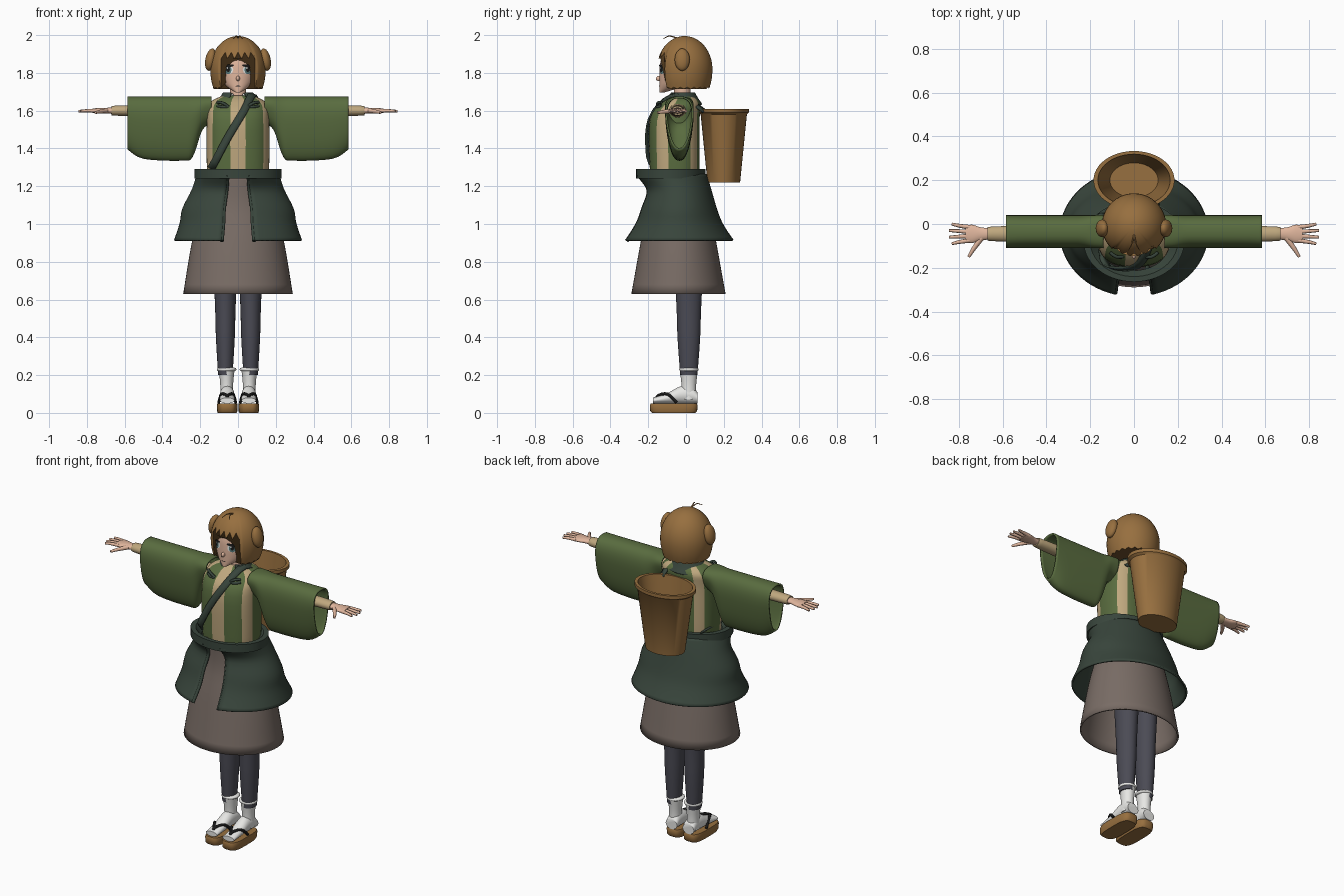
import bpy, bmesh, math
from mathutils import Vector

cube = bpy.data.objects.get("Cube")
if cube:
    bpy.data.objects.remove(cube)


def material(name, *rgb):
    mat = bpy.data.materials.new(name)
    mat.use_nodes = True
    mat.diffuse_color = (*rgb, 1)
    shader = next(n for n in mat.node_tree.nodes if n.type == 'BSDF_PRINCIPLED')
    shader.inputs["Base Color"].default_value = (*rgb, 1)
    return mat


BROWN = material("warm brown", .31, .16, .05)
SKIN = material("skin", .75, .47, .34)
GREEN = material("leaf green", .1, .15, .05)
DARK = material("dark green", .04, .06, .045)
TAUPE = material("taupe", .19, .15, .13)
TAN = material("tan", .52, .39, .21)
GREY = material("charcoal", .07, .07, .09)
WHITE = material("white", .8, .8, .78)
BLACK = material("near black", .01, .01, .01)
TEAL = material("eye teal", .1, .2, .2)
SIDES = (("left", 1), ("right", -1))


def smooth(rows, steps=4):
    """Catmull-Rom resampling of a list of tuples."""
    out, last = [], len(rows) - 1
    for i in range(last):
        near = [rows[min(max(i + d, 0), last)] for d in (-1, 0, 1, 2)]
        for j in range(steps):
            t = j / steps
            out.append(tuple(b + t/2 * (c - a + t * (2*a - 5*b + 4*c - d + t * (3*b - a - 3*c + d)))
                             for a, b, c, d in zip(*near)))
    return out + [tuple(rows[last])]


def fill(rows, ratio, b):
    """Completes short rows with the default flattening and centre."""
    return [tuple(row) + (ratio, b)[len(row) - 2:] for row in rows]


def skin_rings(name, rings, mats, closed=True, caps=True, thick=0, rule=None):
    """Skins rings of points into one smooth-shaded object."""
    bm = bmesh.new()
    verts = [[bm.verts.new(p) for p in ring] for ring in rings]
    n = len(rings[0])
    for low, high in zip(verts, verts[1:]):
        for j in range(n if closed else n - 1):
            k = (j + 1) % n
            face = bm.faces.new((low[j], low[k], high[k], high[j]))
            if rule:
                face.material_index = rule((j + .5) * 360 / n)
    if caps:
        bm.faces.new(verts[0])
        bm.faces.new(verts[-1])
    bmesh.ops.recalc_face_normals(bm, faces=bm.faces)
    mesh = bpy.data.meshes.new(name)
    bm.to_mesh(mesh)
    bm.free()
    for mat in mats:
        mesh.materials.append(mat)
    for poly in mesh.polygons:
        poly.use_smooth = True
    mesh.set_sharp_from_angle(angle=math.radians(45))
    ob = bpy.data.objects.new(name, mesh)
    bpy.context.collection.objects.link(ob)
    if thick:
        mod = ob.modifiers.new("thickness", 'SOLIDIFY')
        mod.thickness = thick
        mod.offset = -1
    return ob


def loft(name, mats, rows, axis='z', a=0, b=0, ratio=1, wide=0, pin=0, n=40, power=2,
         curved=True, gap=0, side=1, drop=0, **options):
    """Rows are (position, radius, optional flattening, optional centre b).
    With pin, b is the fixed edge of the section instead of its centre."""
    rows = fill(rows, ratio, b)
    rings = []
    for t, r, flat, mid in (smooth(rows) if curved else rows):
        ring, height = [], r * flat
        for j in range(n + (gap > 0)):
            w = math.radians(gap + (360 - 2 * gap) * j / n)
            u, v = (math.copysign(abs(q) ** (2 / power), q) for q in (math.sin(w), -math.cos(w)))
            p = a + (wide or r) * u * (1 + drop * v)
            q = mid + height * (v + pin)
            x, y, z = {'z': (p, q, t), 'x': (t, p, q), 'y': (p, t, q)}[axis]
            ring.append((side * x, y, z))
        rings.append(ring)
    return skin_rings(name, rings, mats, closed=not gap, **options)


def tube(name, mat, points, radius, taper=0, side=1):
    """Round tube through the points, thinning towards its end."""
    curve = bpy.data.curves.new(name, 'CURVE')
    curve.dimensions, curve.use_fill_caps = '3D', True
    curve.bevel_depth, curve.bevel_resolution = radius, 2
    points = smooth([tuple(p) for p in points])
    spline = curve.splines.new('POLY')
    spline.points.add(len(points) - 1)
    for i, (x, y, z) in enumerate(points):
        spline.points[i].co = (side * x, y, z, 1)
        spline.points[i].radius = 1 - taper * i / len(points)
    curve.materials.append(mat)
    bpy.context.collection.objects.link(bpy.data.objects.new(name, curve))


def ball(name, mat, centre, radii, tilt=0):
    bpy.ops.mesh.primitive_uv_sphere_add(segments=28, ring_count=16, location=centre, rotation=(0, tilt, 0))
    ob = bpy.context.object
    ob.name, ob.scale = name, radii
    ob.data.materials.append(mat)
    for poly in ob.data.polygons:
        poly.use_smooth = True


def ribbon(name, mat, points, width):
    """Flat strap lying around the chest."""
    points = [Vector(p) for p in smooth(points)]
    left, right = [], []
    for i, p in enumerate(points):
        along = points[min(i + 1, len(points) - 1)] - points[max(i - 1, 0)]
        across = along.cross(p - Vector((0, -.05, 1.45))).normalized() * width / 2
        left.append(p + across)
        right.append(p - across)
    skin_rings(name, [left, right], [mat], closed=False, caps=False, thick=.01)


# Skirt, open overskirt with trimmed flaps, and belt
loft("skirt", [TAUPE], [(.63, .29), (.9, .245, .82), (1.1, .195, .82), (1.26, .165, .85, -.06)],
     b=-.04, ratio=.86, n=56, caps=False, thick=.01)
overskirt = loft("overskirt", [DARK], [(.91, .33), (1, .3, .75), (1.08, .285, .68), (1.18, .235, .7),
                 (1.26, .21, .85, -.08)], b=-.04, ratio=.86, n=64, gap=15, caps=False, thick=.01)
for name, start in (("left", 0), ("right", 64)):
    edge = [v.co for v in overskirt.data.vertices][start::65]
    tube(name + "_flap_trim", DARK, edge, .01)
loft("belt", [DARK], [(1.24, .2), (1.24, .23), (1.29, .23), (1.29, .2), (1.25, .165)],
     b=-.08, ratio=.8, n=56, curved=False, caps=False)


# Striped tunic, collars and strap
def stripe(angle):
    return sum(min(angle, 360 - angle) > edge for edge in (10, 50, 80, 125, 150)) % 2


loft("tunic", [TAN, GREEN], [(1.2, .155), (1.3, .165), (1.55, .165), (1.64, .15, .7, -.03), (1.68, .08, .7, -.02)],
     b=-.06, ratio=.8, n=72, power=2.5, rule=stripe)
loft("collar", [DARK], [(1.635, .125), (1.665, .1), (1.695, .08)],
     b=-.02, ratio=.85, gap=28, caps=False, thick=.01)
loft("inner_collar", [WHITE], [(1.66, .08), (1.69, .066)], b=-.02, ratio=.85, gap=25, caps=False, thick=.01)
ribbon("chest_strap", DARK, [(.1, .1, 1.6), (.08, -.05, 1.69), (.03, -.18, 1.6), (-.06, -.21, 1.45),
       (-.14, -.17, 1.3), (-.15, .05, 1.3)], .04)

# Hollow basket with a rolled rim
loft("basket", [BROWN], [(1.22, .12), (1.58, .17), (1.59, .185), (1.61, .185), (1.61, .165), (1.25, .11)],
     b=.2, ratio=.72, n=48, curved=False)

for name, s in SIDES:
    # Hanging sleeves
    loft(name + "_sleeve", [GREEN], [(.14, .07), (.19, .09), (.24, .16), (.3, .17), (.5, .165), (.585, .14)],
         axis='x', a=-.035, b=1.675, pin=-1, wide=.07, power=2.5, drop=.3, side=s, caps=False, thick=.01)
    loft(name + "_inner_sleeve", [TAN], [(.15, .045), (.6, .035), (.67, .03)],
         axis='x', a=-.045, b=1.6, ratio=.8, side=s)

    # Hands
    loft(name + "_palm", [SKIN], [(.65, .025, .7), (.7, .03, .5), (.74, .042), (.77, .035)],
         axis='x', a=-.045, b=1.6, ratio=.33, side=s)
    for i, finger in enumerate(("little", "ring", "middle", "index")):
        y, spread = -.015 - .02 * i, .01 * (1.5 - i)
        tip = .85 - .006 * abs(spread) / .005
        tube(f"{name}_{finger}_finger", SKIN, [(.75, y, 1.6), (.8, y + spread / 2, 1.6), (tip, y + spread, 1.597)],
             .011, .5, s)
    tube(name + "_thumb", SKIN, [(.69, -.055, 1.6), (.73, -.11, 1.595), (.755, -.15, 1.59)], .014, .6, s)

    # Chest ties
    for rise in (-.01, .01):
        tube(name + "_chest_tie", DARK, [(.05, -.15, 1.62), (.08, -.15, 1.63 + rise), (.11, -.13, 1.635 + rise)],
             .008, side=s)

    # Legs and socks
    loft(name + "_leg", [GREY], [(.2, .038), (.4, .05), (.6, .056), (1.1, .08)], a=.067, b=.015, ratio=1.2, side=s)
    loft(name + "_ankle", [WHITE], [(.07, .035), (.15, .034), (.23, .042)], a=.06, b=.015, ratio=1.15, side=s)
    loft(name + "_sock_frill", [WHITE], [(.22, .04), (.225, .05), (.235, .05), (.24, .04)], a=.06, b=.015, side=s)
    loft(name + "_foot", [WHITE], [(-.175, .015), (-.1, .027), (-.03, .045), (.03, .045), (.06, .03)],
         axis='y', a=.057, b=.05, pin=1, wide=.038, side=s)

    # Sandals
    loft(name + "_sandal", [BROWN], [(0, .05), (.01, .054), (.04, .055), (.05, .053)],
         a=.057, b=-.065, ratio=2.3, power=3.5, curved=False, side=s)
    for strap, out in SIDES:
        tube(f"{name}_thong_{strap}", BLACK, [(.057, -.155, .06), (.057, -.15, .09),
             (.057 + .03 * out, -.1, .1), (.057 + .045 * out, -.05, .055)], .008, side=s)

# Neck, head and nose
loft("neck", [SKIN], [(1.62, .045), (1.78, .042)], b=-.02)
HEAD = [(1.695, .01), (1.72, .05), (1.75, .08), (1.8, .1), (1.86, .108, 1, -.135),
        (1.92, .09, 1, -.11), (1.96, .05, 1, -.06)]
loft("head", [SKIN], HEAD, b=-.14, pin=1)
ball("nose", SKIN, (0, -.14, 1.77), (.01, .02, .014))
FACE = smooth(fill(HEAD, 1, -.14))


def face_point(x, z, lift):
    _, r, _, front = min(FACE, key=lambda row: abs(row[0] - z))
    for low, high in zip(FACE, FACE[1:]):
        if low[0] <= z <= high[0]:
            f = (z - low[0]) / (high[0] - low[0])
            _, r, _, front = (p + (q - p) * f for p, q in zip(low, high))
    return x, front + r - math.sqrt(max(0, r * r - x * x)) - lift, z


# Thin painted plates that follow the face
def plate(name, mat, x, z, width, height, lift, tilt=0):
    rings = []
    for r in (.02, .35, .7, 1):
        turn = [(r * math.cos(math.tau * j / 20), r * math.sin(math.tau * j / 20)) for j in range(20)]
        rings.append([face_point(x + width * c, z + height * q + tilt * width * c, lift) for c, q in turn])
    mesh = skin_rings(name, rings, [mat], caps=False).data
    if mesh.polygons[0].normal.y > 0:
        mesh.flip_normals()


for name, s in SIDES:
    x = .052 * s
    plate(name + "_eye_white", WHITE, x, 1.817, .027, .024, .002)
    plate(name + "_iris", TEAL, x, 1.816, .017, .023, .0035)
    plate(name + "_pupil", BLACK, x, 1.818, .009, .014, .005)
    plate(name + "_eye_lash", BLACK, x, 1.836, .03, .008, .006, -.15 * s)
    plate(name + "_eye_shine", WHITE, x - .005, 1.826, .004, .005, .007)
    plate(name + "_brow", BROWN, x, 1.862, .024, .003, .003, -.2 * s)
plate("mouth", BLACK, 0, 1.73, .013, .0025, .002)


# Bobbed hair: a domed shell with a jagged fringe
def hair_end(angle):
    turn = min(angle, 360 - angle)
    jag = abs((turn / 8) % 2 - 1)
    return 1.875 + .035 * jag if turn < 42 else 1.715 + .01 * jag


rings = []
for i in range(17):
    ring = []
    for angle in range(0, 360, 4):
        low = hair_end(angle)
        z = low + (1.994 - low) * math.sin(math.pi / 2 * i / 16)
        level = (z - 1.82) / (.175 if z > 1.82 else .22)
        r, w = .147 * math.sqrt(1 - level ** 2), math.radians(angle)
        ring.append((r * math.sin(w), -.007 - r * math.cos(w), z))
    rings.append(ring)
skin_rings("hair", rings, [BROWN], thick=.014)
ball("back_hair_filling", BROWN, (0, .02, 1.83), (.12, .1, .11))
for name, s in SIDES:
    ball(name + "_hair_bun", BROWN, (.145 * s, -.02, 1.87), (.028, .04, .06), -.2 * s)
    tube(name + "_stray_lock", BROWN, [(0, -.05, 1.985), (.01, -.09, 1.995), (.025, -.12, 1.98)], .004, .7, s)
